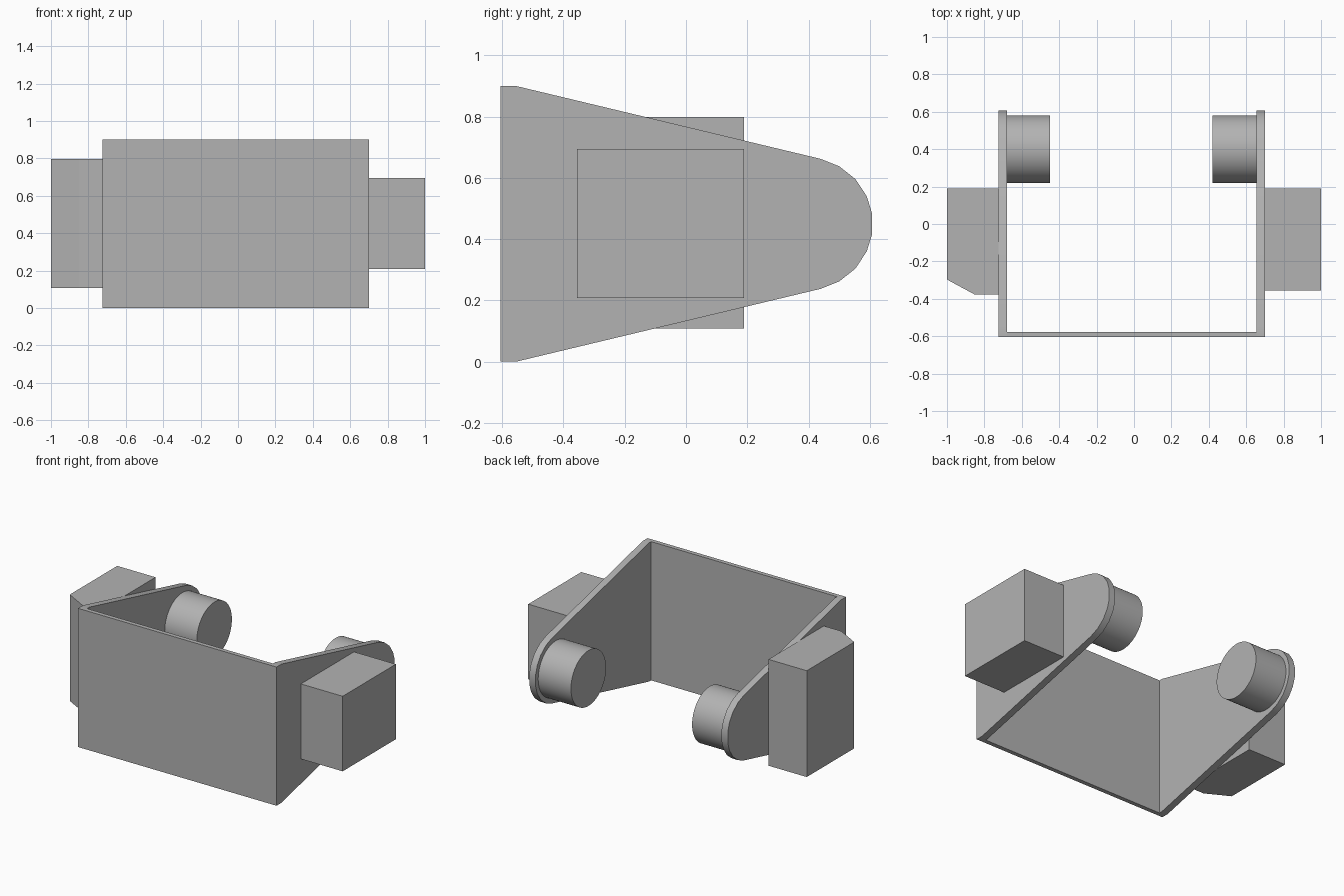
import bpy
import bmesh
import math
from mathutils import Matrix, Vector

cube = bpy.data.objects.get("Cube")
if cube:
    bpy.data.objects.remove(cube, do_unlink=True)

grey = bpy.data.materials.new("plain grey")
grey.use_nodes = True
grey.diffuse_color = (0.45, 0.45, 0.45, 1)
grey.node_tree.nodes["Principled BSDF"].inputs["Base Color"].default_value = grey.diffuse_color


def finish(name, bm, smooth=False):
    """Turn a bmesh into a named grey object."""
    bmesh.ops.recalc_face_normals(bm, faces=bm.faces)
    mesh = bpy.data.meshes.new(name)
    bm.to_mesh(mesh)
    bm.free()
    mesh.materials.append(grey)
    obj = bpy.data.objects.new(name, mesh)
    bpy.context.collection.objects.link(obj)
    if smooth:
        bpy.ops.object.select_all(action="DESELECT")
        bpy.context.view_layer.objects.active = obj
        obj.select_set(True)
        bpy.ops.object.shade_smooth_by_angle(angle=math.radians(30))
    return obj


def prism(name, points, offset, smooth=False):
    """Extrude a flat outline along an offset vector."""
    bm = bmesh.new()
    face = bm.faces.new([bm.verts.new(p) for p in points])
    result = bmesh.ops.extrude_face_region(bm, geom=[face], use_keep_orig=True)
    moved = [v for v in result["geom"] if isinstance(v, bmesh.types.BMVert)]
    bmesh.ops.translate(bm, verts=moved, vec=Vector(offset))
    return finish(name, bm, smooth)


def box(name, x, y, z):
    outline = [(x[0], y[0], z[0]), (x[1], y[0], z[0]), (x[1], y[1], z[0]), (x[0], y[1], z[0])]
    return prism(name, outline, (0, 0, z[1] - z[0]))


def peg(name, x0, x1):
    """Round peg lying along x."""
    bm = bmesh.new()
    place = Matrix.Translation(((x0 + x1) / 2, 0.4, 0.45)) @ Matrix.Rotation(math.pi / 2, 4, "Y")
    bmesh.ops.create_cone(bm, cap_ends=True, segments=64, radius1=0.18, radius2=0.18,
                          depth=x1 - x0, matrix=place)
    return finish(name, bm, True)


# Bracket: tapered side arms with rounded ends, joined by the front plate
lower = [(-0.605, 0), (-0.555, 0), (0.44, 0.238), (0.5, 0.262),
         (0.553, 0.304), (0.59, 0.36), (0.607, 0.415)]
outline = lower + [(y, 0.9 - z) for y, z in reversed(lower)]
for name, x0, x1 in (("right_arm", -0.725, -0.68), ("left_arm", 0.655, 0.70)):
    prism(name, [(x0, y, z) for y, z in outline], (x1 - x0, 0, 0), True)
box("front_plate", (-0.68, 0.655), (-0.605, -0.577), (0, 0.9))

# Pegs on the inner faces of the arms
peg("right_peg", -0.68, -0.45)
peg("left_peg", 0.42, 0.655)

# Side housings
box("left_housing", (0.70, 1.0), (-0.355, 0.19), (0.208, 0.695))
corners = [(-0.725, -0.378), (-0.85, -0.378), (-1.0, -0.297), (-1.0, 0.19), (-0.725, 0.19)]
prism("right_housing", [(x, y, 0.108) for x, y in corners], (0, 0, 0.69))
